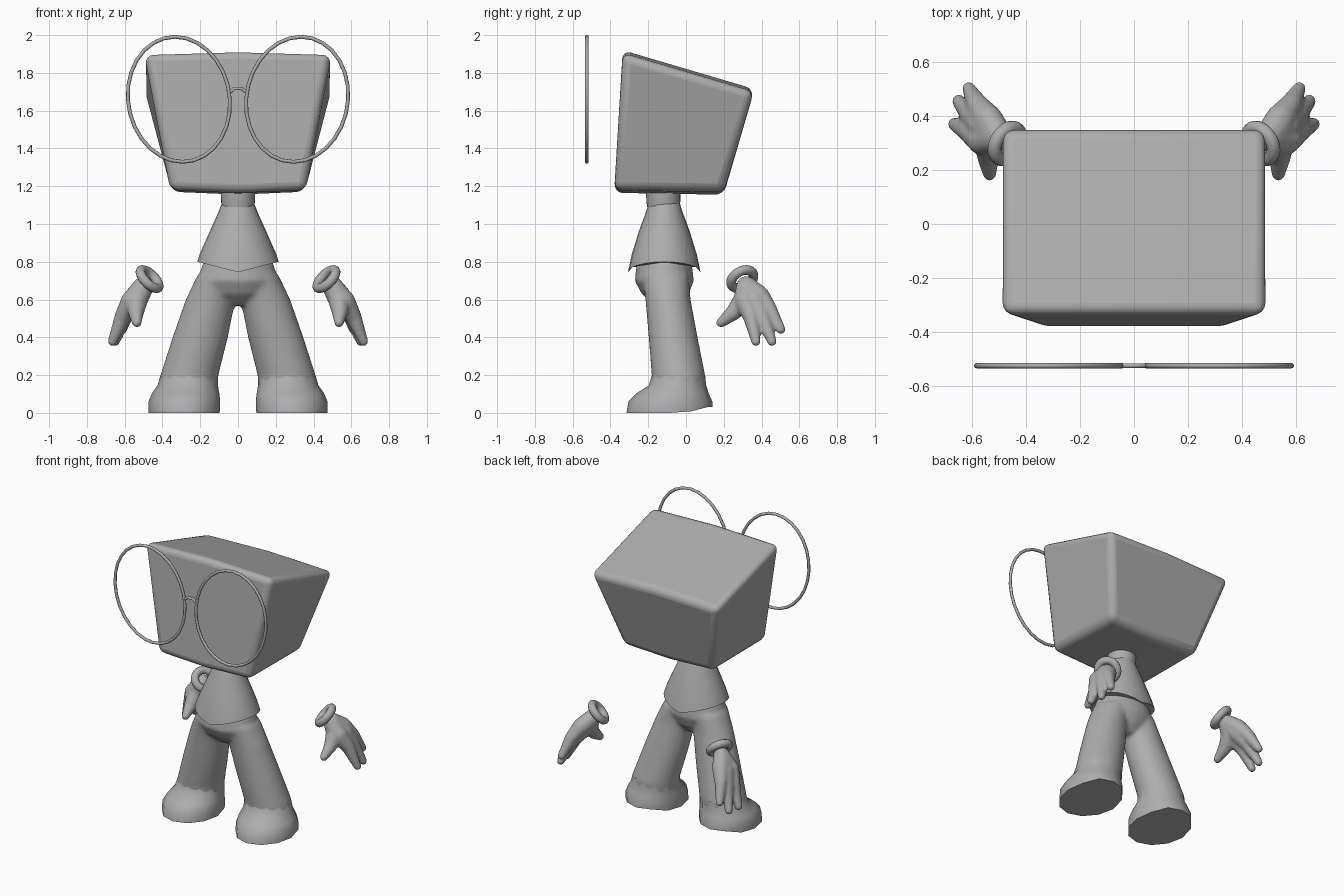
import bpy, bmesh, math
from mathutils import Vector

cube = bpy.data.objects.get("Cube")
if cube:
    bpy.data.objects.remove(cube)

grey = bpy.data.materials.new("plain grey")
grey.use_nodes = True
GREY = (0.42, 0.42, 0.42, 1)
grey.diffuse_color = GREY
grey.node_tree.nodes["Principled BSDF"].inputs["Base Color"].default_value = GREY


def finish(name, bm, sharp=40):
    """Turn a bmesh into a smooth-shaded object."""
    bmesh.ops.recalc_face_normals(bm, faces=bm.faces)
    mesh = bpy.data.meshes.new(name)
    bm.to_mesh(mesh)
    bm.free()
    mesh.materials.append(grey)
    ob = bpy.data.objects.new(name, mesh)
    bpy.context.collection.objects.link(ob)
    bpy.ops.object.select_all(action='DESELECT')
    ob.select_set(True)
    bpy.context.view_layer.objects.active = ob
    bpy.ops.object.shade_smooth_by_angle(angle=math.radians(sharp))
    return ob


def skin(bm, rings):
    """Bridge rings of points and close both ends."""
    vs = [[bm.verts.new(p) for p in r] for r in rings]
    n = len(vs[0])
    for a, b in zip(vs, vs[1:]):
        for i in range(n):
            j = (i + 1) % n
            bm.faces.new((a[i], a[j], b[j], b[i]))
    bm.faces.new(vs[0][::-1])
    bm.faces.new(vs[-1])


def oval(cx, cy, z, rx, ry, n=24):
    angles = [math.tau * i / n for i in range(n)]
    return [Vector((cx + rx * math.cos(a), cy + ry * math.sin(a), z)) for a in angles]


def fuse(ob, voxel, passes):
    """Merge overlapping volumes into one soft surface."""
    m = ob.modifiers.new("merge", 'REMESH')
    m.mode, m.voxel_size, m.use_smooth_shade = 'VOXEL', voxel, True
    s = ob.modifiers.new("soften", 'SMOOTH')
    s.factor, s.iterations = 0.5, passes


# Head: leaning wedge, bulging slightly along the centre line
profile = [(-0.38, 1.18, 0.36), (0.20, 1.17, 0.35), (0.36, 1.70, 0.495), (-0.335, 1.905, 0.495)]
bm = bmesh.new()
skin(bm, [[(s * w, y, z + (0 if s else math.copysign(0.015, z - 1.4))) for y, z, w in profile]
          for s in (-1, 0, 1)])
head = finish("head", bm)
bev = head.modifiers.new("round edges", 'BEVEL')
bev.width, bev.segments, bev.limit_method = 0.045, 4, 'ANGLE'
bev.angle_limit = math.radians(30)

# Neck
bm = bmesh.new()
skin(bm, [oval(0, -0.12, z, r, r) for z, r in ((1.09, 0.085), (1.12, 0.09), (1.2, 0.092))])
finish("neck", bm)

# Shirt: flared cone, hem pointed at front and back
bm = bmesh.new()
rings = [oval(0, -0.115, z, rx, ry) for z, rx, ry in
         ((0.80, 0.215, 0.192), (0.84, 0.203, 0.172), (0.96, 0.15, 0.135),
          (1.06, 0.105, 0.098), (1.11, 0.085, 0.082), (1.12, 0.075, 0.075))]
for p in rings[0]:
    p.z -= 0.055 * (1 - abs(p.x) / 0.215)
skin(bm, rings)
finish("shirt", bm)

# Trousers: hips and two flaring legs fused together
bm = bmesh.new()
skin(bm, [oval(*r) for r in ((0, -0.1, 0.57, 0.06, 0.07), (0, -0.11, 0.63, 0.17, 0.125),
                             (0, -0.115, 0.70, 0.215, 0.157), (0, -0.115, 0.80, 0.185, 0.145))])
for s in (-1, 1):
    skin(bm, [oval(s * x, y, z, rx, ry) for x, y, z, rx, ry in
              ((0.272, -0.04, 0.08, 0.155, 0.14), (0.257, -0.04, 0.2, 0.154, 0.142),
               (0.2, -0.068, 0.4, 0.147, 0.13), (0.145, -0.095, 0.6, 0.132, 0.12),
               (0.105, -0.11, 0.73, 0.11, 0.125))])
fuse(finish("trousers", bm), 0.014, 6)

# Feet: wide faceted soles, lifted at the heel
for side, s in (("right", -1), ("left", 1)):
    bm = bmesh.new()
    rings = [oval(s * x, y, z, rx, ry, 12) for x, y, z, rx, ry in
             ((0.285, -0.087, 0, 0.188, 0.228), (0.284, -0.083, 0.06, 0.19, 0.222),
              (0.277, -0.07, 0.105, 0.178, 0.19), (0.266, -0.045, 0.145, 0.16, 0.152),
              (0.258, -0.04, 0.2, 0.152, 0.141))]
    for p in rings[0]:
        p.z += 0.03 * max(0, min(1, p.y / 0.1))
    skin(bm, rings)
    finish(side + "_foot", bm, 60)

# Hands: chains of (x, y, z, radius) from the wrist to each fingertip
wrist = (0.50, 0.32, 0.67, 0.056)
fingers = [
    [wrist, (0.56, 0.315, 0.59, 0.062), (0.61, 0.345, 0.51, 0.045), (0.665, 0.37, 0.378, 0.026)],
    [wrist, (0.555, 0.365, 0.59, 0.065), (0.602, 0.405, 0.51, 0.045), (0.65, 0.455, 0.378, 0.026)],
    [wrist, (0.54, 0.385, 0.62, 0.058), (0.58, 0.44, 0.55, 0.043), (0.612, 0.502, 0.442, 0.026)],
    [wrist, (0.535, 0.31, 0.6, 0.06), (0.54, 0.25, 0.53, 0.043), (0.535, 0.185, 0.477, 0.026)],
]
for side, s in (("right", -1), ("left", 1)):
    bm = bmesh.new()
    for chain in fingers:
        for a, b in zip(chain, chain[1:]):
            for i in range(9):
                x, y, z, r = Vector(a).lerp(Vector(b), i / 8)
                ball = bmesh.ops.create_icosphere(bm, subdivisions=2, radius=r)
                bmesh.ops.translate(bm, verts=ball["verts"], vec=(s * x, y, z))
    fuse(finish(side + "_hand", bm), 0.009, 5)

    # Rolled cuff around the wrist
    axis = Vector((s * 0.6, 0.35, -0.6))
    bpy.ops.mesh.primitive_torus_add(
        major_radius=0.064, minor_radius=0.026, major_segments=24, minor_segments=10,
        location=(s * 0.468, 0.298, 0.708), rotation=axis.to_track_quat('Z', 'Y').to_euler())
    cuff = bpy.context.object
    cuff.name = side + "_cuff"
    cuff.data.materials.append(grey)
    bpy.ops.object.shade_smooth()


def wire(name, points, radius, closed):
    curve = bpy.data.curves.new(name, 'CURVE')
    curve.dimensions = '3D'
    curve.bevel_depth, curve.bevel_resolution = radius, 2
    curve.use_fill_caps = True
    line = curve.splines.new('POLY')
    line.points.add(len(points) - 1)
    for pt, (x, z) in zip(line.points, points):
        pt.co = (x, -0.525, z, 1)
    line.use_cyclic_u = closed
    curve.materials.append(grey)
    bpy.context.collection.objects.link(bpy.data.objects.new(name, curve))


# Spectacles: two tall rims and a small arched bridge
for side, s in (("right", -1), ("left", 1)):
    rim = []
    for i in range(28):
        a = math.tau * i / 28
        rim.append((s * (0.313 + 0.27 * math.cos(a) + 0.02 * math.sin(a)),
                    1.66 + 0.331 * math.sin(a)))
    wire(side + "_rim", rim, 0.01, True)
wire("bridge", [(-0.04, 1.7), (-0.02, 1.717), (0.02, 1.717), (0.04, 1.7)], 0.009, False)
